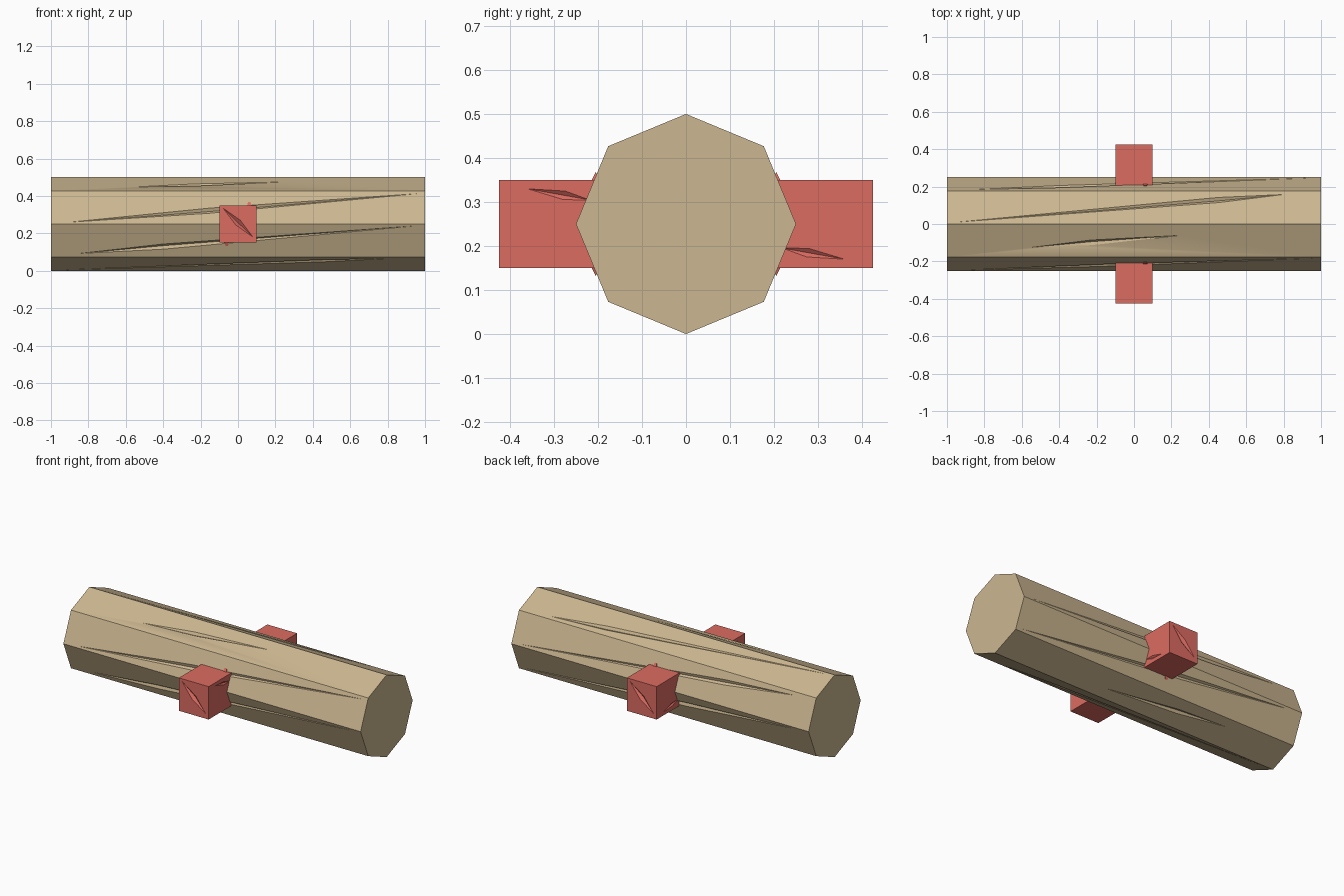
import bpy, bmesh, math
from mathutils import Vector, Matrix

if "Cube" in bpy.data.objects:
    bpy.data.objects.remove(bpy.data.objects["Cube"])


def material(name, color):
    m = bpy.data.materials.new(name)
    m.diffuse_color = color
    m.use_nodes = True
    m.node_tree.nodes["Principled BSDF"].inputs["Base Color"].default_value = m.diffuse_color
    return m


def make_object(name, bm, mat=None):
    bmesh.ops.recalc_face_normals(bm, faces=bm.faces)
    me = bpy.data.meshes.new(name)
    bm.to_mesh(me)
    bm.free()
    ob = bpy.data.objects.new(name, me)
    bpy.context.collection.objects.link(ob)
    if mat:
        me.materials.append(mat)
    return ob


def add_hull(bm, points):
    verts = [bm.verts.new(p) for p in points]
    bmesh.ops.convex_hull(bm, input=verts)


def crack(bm, origin, u, v, a, c, k, width, depth):
    """Shallow diamond-shaped split from a to c, widest at fraction k."""
    n = u.cross(v)
    a, c = Vector(a), Vector(c)
    mid = a.lerp(c, k)
    d = (c - a).normalized()
    side = Vector((-d.y, d.x)) * width / 2

    def at(p, h=0.0):
        return origin + u * p.x + v * p.y + n * h
    add_hull(bm, [at(a), at(c), at(mid + side), at(mid - side),
                  at(mid, -depth), at(mid, 0.03)])


def carve(ob, cutter):
    mod = ob.modifiers.new("cracks", "BOOLEAN")
    mod.operation = 'DIFFERENCE'
    mod.solver = 'EXACT'
    mod.object = cutter
    bpy.context.view_layer.objects.active = ob
    ob.select_set(True)
    bpy.ops.object.modifier_apply(modifier=mod.name)
    bpy.data.objects.remove(cutter)
    bpy.ops.object.shade_smooth_by_angle(angle=math.radians(30))
    ob.select_set(False)


wood = material("wood", (0.60, 0.47, 0.28, 1))
red = material("red", (0.72, 0.15, 0.12, 1))
R, CZ = 0.25, 0.25

# Eight-sided log lying along x
bm = bmesh.new()
bmesh.ops.create_cone(bm, cap_ends=True, segments=8, radius1=R, radius2=R, depth=2,
                      matrix=Matrix.Translation((0, 0, CZ)) @ Matrix.Rotation(math.pi / 2, 4, 'Y'))
log = make_object("log", bm, wood)

# Long diagonal cracks in each log side
spans = [((-0.85, -0.075), (0.95, 0.085), 0.25), ((-0.95, -0.085), (0.8, 0.075), 0.8),
         ((-0.55, -0.04), (0.25, 0.03), 0.4), ((-0.9, -0.085), (0.96, 0.08), 0.4)]
bm = bmesh.new()
ap = R * math.cos(math.pi / 8)
for i in range(8):
    ang = math.pi / 8 + i * math.pi / 4
    n = Vector((0, math.cos(ang), math.sin(ang)))
    u = Vector((1, 0, 0))
    a, c, k = spans[i % 4]
    crack(bm, n * ap + Vector((0, 0, CZ)), u, n.cross(u), a, c, k, 0.03, 0.012)
carve(log, make_object("log_cutter", bm))

# Square cross bar through the middle
bm = bmesh.new()
bmesh.ops.create_cube(bm, size=1, matrix=Matrix.Translation((0, 0, CZ)) @ Matrix.Diagonal((0.2, 0.85, 0.2, 1)))
bar = make_object("cross_bar", bm, red)

# Cracks in the bar ends and sides
bm = bmesh.new()
X, Y, Z = Vector((1, 0, 0)), Vector((0, 1, 0)), Vector((0, 0, 1))
for s in (1, -1):
    crack(bm, Vector((0, -s * 0.425, CZ)), X * s, Z, (-0.08, 0.085), (0.08, -0.07), 0.5, 0.035, 0.015)
    for e in (1, -1):
        crack(bm, Vector((s * 0.1, 0, CZ)), Y * s, Z,
              (e * s * 0.36, -e * 0.08), (e * s * 0.22, -e * 0.055), 0.6, 0.02, 0.008)
carve(bar, make_object("bar_cutter", bm))

# Tiny splinters where the bar meets the log
bm = bmesh.new()
for sy in (1, -1):
    for sz in (1, -1):
        x, y, z = 0.06 * sz, 0.205 * sy, CZ + 0.098 * sz
        add_hull(bm, [(x - 0.012, y - 0.01, z), (x + 0.012, y - 0.01, z), (x + 0.012, y + 0.01, z),
                      (x - 0.012, y + 0.01, z), (x - 0.006, y, z + 0.02 * sz), (x + 0.006, y, z + 0.02 * sz)])
make_object("splinters", bm, red)
